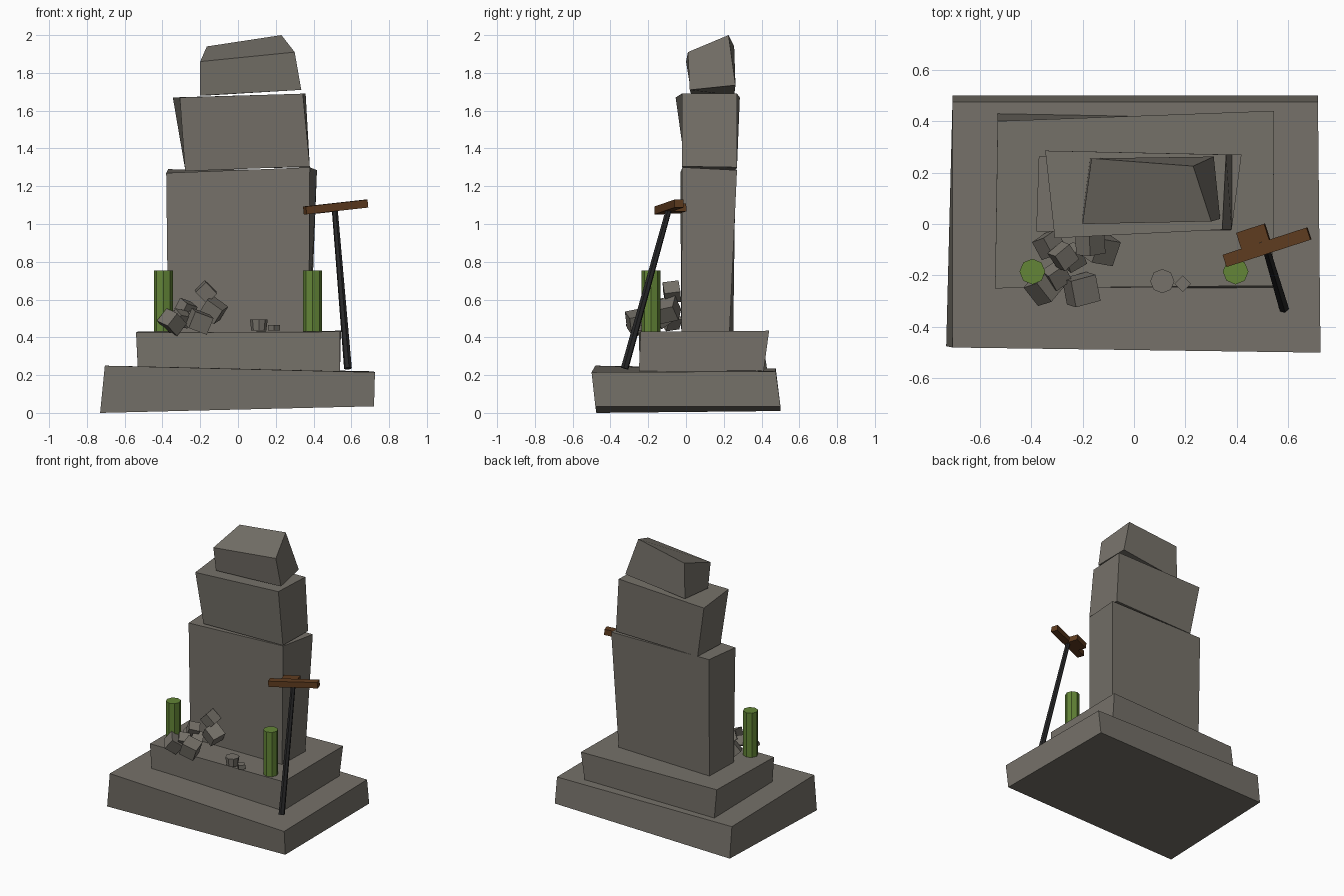
import bpy, bmesh, math
from mathutils import Vector, Euler


def material(name, rgb):
    m = bpy.data.materials.new(name)
    m.diffuse_color = (*rgb, 1)
    return m


STONE = material("grey stone", (0.180, 0.166, 0.142))
GREEN = material("green wax", (0.125, 0.235, 0.038))
WOOD = material("brown wood", (0.115, 0.045, 0.014))
IRON = material("dark iron", (0.020, 0.020, 0.021))


def finish(name, bm, mat):
    bmesh.ops.recalc_face_normals(bm, faces=bm.faces)
    me = bpy.data.meshes.new(name)
    bm.to_mesh(me)
    bm.free()
    me.materials.append(mat)
    ob = bpy.data.objects.new(name, me)
    bpy.context.collection.objects.link(ob)
    return ob


def slab(name, bottom, top):
    """Rough-hewn block; corners run front left, front right, back right, back left."""
    bm = bmesh.new()
    b = [bm.verts.new(p) for p in bottom]
    t = [bm.verts.new(p) for p in top]
    bm.faces.new(b[::-1])
    bm.faces.new(t)
    for i in range(4):
        j = (i + 1) % 4
        bm.faces.new((b[i], b[j], t[j], t[i]))
    finish(name, bm, STONE)


def box(name, loc, size, rot, mat):
    bm = bmesh.new()
    bmesh.ops.create_cube(bm, size=1)
    bmesh.ops.scale(bm, vec=size, verts=bm.verts)
    ob = finish(name, bm, mat)
    ob.location = loc
    ob.rotation_euler = Euler([math.radians(a) for a in rot])


def rod(name, a, b, r1, r2, sides, mat):
    a, b = Vector(a), Vector(b)
    bm = bmesh.new()
    bmesh.ops.create_cone(bm, cap_ends=True, segments=sides, radius1=r1,
                          radius2=r2, depth=(b - a).length)
    ob = finish(name, bm, mat)
    ob.location = (a + b) / 2
    ob.rotation_euler = (b - a).to_track_quat('Z', 'Y').to_euler()


# Stacked stones, bottom to top
slab("base_stone",
     [(-0.73, -0.475, 0.0), (0.72, -0.48, 0.035), (0.715, 0.50, 0.035), (-0.705, 0.50, 0.01)],
     [(-0.705, -0.48, 0.25), (0.725, -0.50, 0.215), (0.715, 0.475, 0.22), (-0.705, 0.475, 0.235)])
slab("step_stone",
     [(-0.53, -0.245, 0.235), (0.54, -0.25, 0.21), (0.535, 0.41, 0.215), (-0.53, 0.43, 0.225)],
     [(-0.54, -0.25, 0.425), (0.54, -0.24, 0.43), (0.545, 0.44, 0.435), (-0.53, 0.40, 0.43)])
slab("pillar_stone",
     [(-0.37, -0.025, 0.42), (0.375, -0.025, 0.42), (0.385, 0.23, 0.42), (-0.365, 0.25, 0.42)],
     [(-0.38, -0.03, 1.27), (0.38, -0.02, 1.30), (0.418, 0.27, 1.285), (-0.37, 0.262, 1.29)])
slab("shoulder_stone",
     [(-0.28, 0.0, 1.28), (0.38, -0.022, 1.305), (0.38, 0.27, 1.30), (-0.28, 0.265, 1.29)],
     [(-0.308, -0.055, 1.67), (0.343, -0.022, 1.69), (0.358, 0.27, 1.69), (-0.345, 0.285, 1.67)])
slab("cap_stone",
     [(-0.20, 0.03, 1.68), (0.335, 0.02, 1.71), (0.31, 0.262, 1.735), (-0.17, 0.255, 1.68)],
     [(-0.20, 0.0, 1.86), (0.30, 0.01, 1.91), (0.23, 0.225, 2.0), (-0.165, 0.255, 1.94)])

# Candles
for side, x in (("left", -0.395), ("right", 0.395)):
    rod(side + "_candle", (x, -0.185, 0.43), (x, -0.185, 0.755), 0.05, 0.05, 8, GREEN)

# Small offering bowl and pebble
rod("bowl", (0.11, -0.222, 0.435), (0.11, -0.222, 0.495), 0.040, 0.047, 8, STONE)
rod("pebble", (0.19, -0.232, 0.435), (0.19, -0.232, 0.465), 0.032, 0.032, 4, STONE)

# Rubble heap: x, y, z, size, rotation
rubble = [
    (-0.35, -0.245, 0.480, 0.095, (20, 35, 50)),
    (-0.205, -0.255, 0.485, 0.105, (12, 20, 15)),
    (-0.130, -0.095, 0.545, 0.100, (15, 35, -10)),
    (-0.170, -0.075, 0.640, 0.085, (10, 45, 10)),
    (-0.275, -0.125, 0.555, 0.075, (25, 15, 40)),
    (-0.330, -0.080, 0.490, 0.080, (10, 40, 35)),
    (-0.240, -0.130, 0.500, 0.075, (35, 15, 30)),
    (-0.300, -0.200, 0.500, 0.075, (30, 10, 35)),
]
for i, (x, y, z, s, rot) in enumerate(rubble):
    box(f"rubble_{i + 1}", (x, y, z), (s, s, s * 0.9), rot, STONE)

# Leaning hammer
rod("hammer_handle", (0.582, -0.325, 0.235), (0.512, -0.09, 1.08), 0.021, 0.016, 6, IRON)
box("hammer_head", (0.517, -0.09, 1.09), (0.345, 0.05, 0.042), (0, -6, 18), WOOD)
box("hammer_cheek", (0.463, -0.047, 1.082), (0.115, 0.065, 0.042), (0, -6, 18), WOOD)
